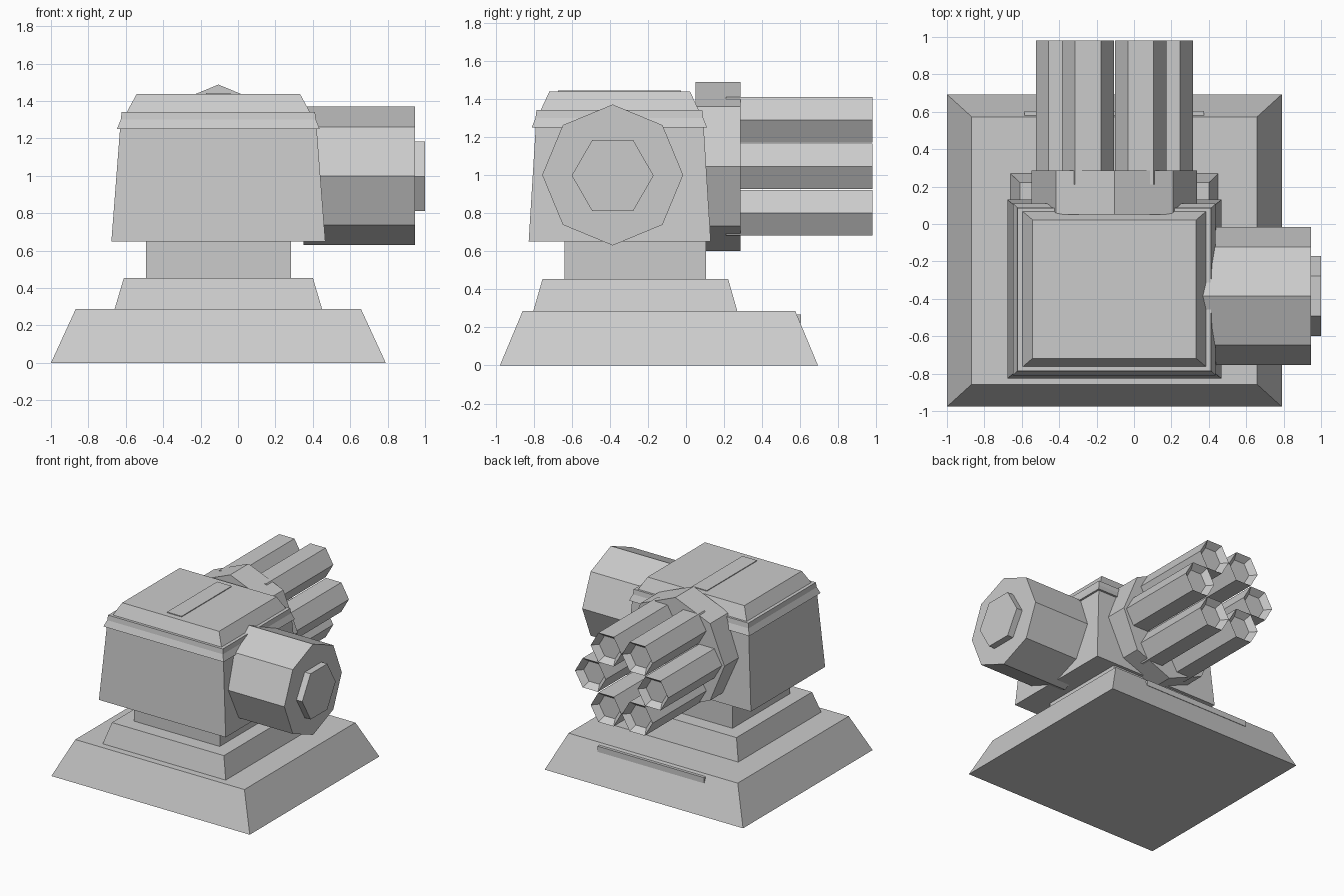
import bpy, bmesh
from math import cos, sin, pi
from mathutils import Vector

cube = bpy.data.objects.get("Cube")
if cube:
    bpy.data.objects.remove(cube, do_unlink=True)

GREY = (0.6, 0.6, 0.6, 1.0)
grey = bpy.data.materials.new("light_grey")
grey.use_nodes = True
grey.diffuse_color = GREY
grey.node_tree.nodes["Principled BSDF"].inputs["Base Color"].default_value = GREY

CX = -0.105  # shared centre line of the turret


def loft(name, rings):
    """Skin a stack of equal-sided rings and close both ends."""
    bm = bmesh.new()
    loops = [[bm.verts.new(p) for p in ring] for ring in rings]
    n = len(loops[0])
    for a, b in zip(loops, loops[1:]):
        for i in range(n):
            j = (i + 1) % n
            bm.faces.new((a[i], a[j], b[j], b[i]))
    bm.faces.new(loops[0])
    bm.faces.new(loops[-1])
    bmesh.ops.recalc_face_normals(bm, faces=bm.faces)
    mesh = bpy.data.meshes.new(name)
    bm.to_mesh(mesh)
    bm.free()
    mesh.materials.append(grey)
    obj = bpy.data.objects.new(name, mesh)
    bpy.context.collection.objects.link(obj)
    return obj


def tier(name, cy, *levels):
    """Stacked rectangles: each level is (z, half width, half depth)."""
    signs = ((-1, -1), (1, -1), (1, 1), (-1, 1))
    return loft(name, [[(CX + sx * hx, cy + sy * hy, z) for sx, sy in signs]
                       for z, hx, hy in levels])


def prism(name, axis, centre, sides, levels, turn=0):
    """Regular prism along x or y: each level is (position, radius)."""
    rings = []
    for pos, r in levels:
        ring = []
        for i in range(sides):
            a = turn + 2 * pi * i / sides
            u, v = r * cos(a), r * sin(a)
            offset = (pos, u, v) if axis == "x" else (u, pos, v)
            ring.append(Vector(centre) + Vector(offset))
        rings.append(ring)
    return loft(name, rings)


# Stepped foundation and neck
tier("base", -0.142, (0, 0.895, 0.835), (0.287, 0.763, 0.715))
tier("pedestal", -0.266, (0.287, 0.555, 0.535), (0.455, 0.505, 0.487))
tier("neck", -0.267, (0.455, 0.388, 0.372), (0.65, 0.388, 0.372))
tier("rear_rail", 0.586, (0.222, 0.48, 0.018), (0.268, 0.48, 0.018))

# Turret housing with its flared rim, roof and roof panel
tier("housing", -0.348, (0.65, 0.572, 0.478), (1.3, 0.522, 0.438))
tier("rim", -0.35, (1.25, 0.542, 0.46), (1.3, 0.522, 0.44), (1.34, 0.517, 0.435))
tier("roof", -0.348, (1.34, 0.49, 0.415), (1.437, 0.437, 0.37))
tier("roof_panel", -0.348, (1.43, 0.066, 0.323), (1.443, 0.066, 0.323))

# Side drum and hexagonal cap
prism("side_drum", "x", (0, -0.385, 1.0), 8, [(0.35, 0.37), (0.947, 0.37)])
prism("drum_cap", "x", (0, -0.385, 0.997), 6, [(0.94, 0.215), (1.0, 0.215)])

# Octagonal mount with six barrels, each with a sunken muzzle
prism("barrel_mount", "y", (CX, 0, 1.045), 8, [(0.05, 0.443), (0.287, 0.443)])
for k in range(6):
    a = k * pi / 3
    centre = (CX + 0.282 * cos(a), 0, 1.045 + 0.282 * sin(a))
    prism(f"barrel_{k + 1}", "y", centre, 6,
          [(0.21, 0.138), (0.98, 0.138), (0.93, 0.095)])
